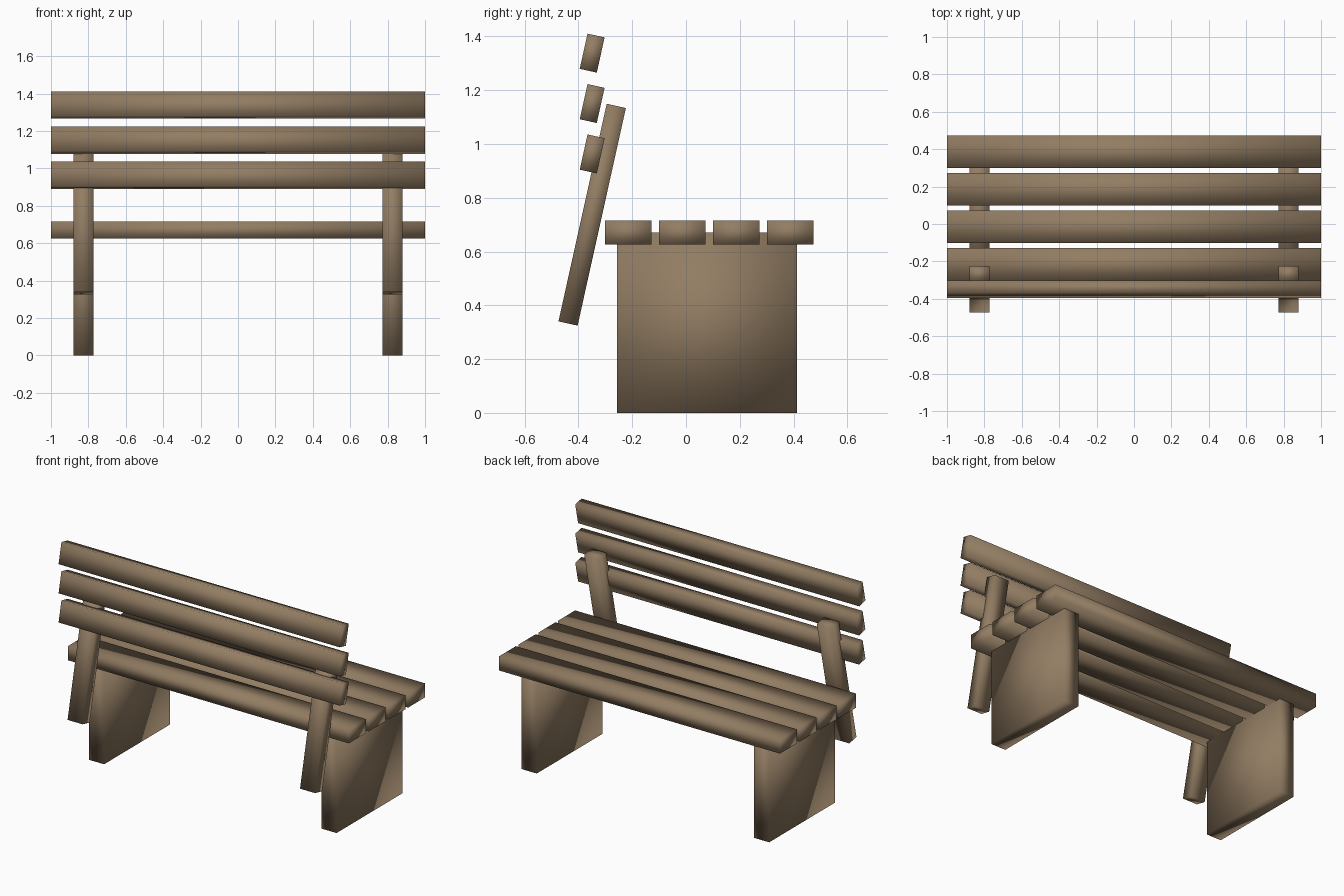
import bpy, bmesh
from math import radians

if "Cube" in bpy.data.objects:
    bpy.data.objects.remove(bpy.data.objects["Cube"])

wood = bpy.data.materials.new("brown_wood")
wood.diffuse_color = (0.29, 0.205, 0.125, 1)
wood.use_nodes = True
wood.node_tree.nodes["Principled BSDF"].inputs["Base Color"].default_value = wood.diffuse_color


def plank(name, centre, size, tilt=0):
    """Smooth-shaded timber box, tilted about the x axis."""
    mesh = bpy.data.meshes.new(name)
    bm = bmesh.new()
    bmesh.ops.create_cube(bm, size=1)
    bmesh.ops.scale(bm, vec=size, verts=bm.verts)
    for face in bm.faces:
        face.smooth = True
    bm.to_mesh(mesh)
    bm.free()
    mesh.materials.append(wood)
    obj = bpy.data.objects.new(name, mesh)
    obj.location = centre
    obj.rotation_euler.x = radians(tilt)
    bpy.context.collection.objects.link(obj)
    return obj


LEAN = -12.5

# Side panels and leaning back posts
for side, x in (("left", -0.827), ("right", 0.827)):
    plank(f"{side}_leg_panel", (x, 0.078, 0.335), (0.107, 0.668, 0.67))
    plank(f"{side}_back_post", (x, -0.349, 0.737), (0.107, 0.073, 0.829), LEAN)

# Seat slats
for i in range(4):
    plank(f"seat_slat_{i + 1}", (0, -0.215 + 0.2007 * i, 0.671), (2, 0.173, 0.09))

# Backrest slats
for i in range(3):
    plank(f"back_slat_{i + 1}", (0, -0.349, 0.963 + 0.1875 * i), (2, 0.065, 0.134), LEAN)
